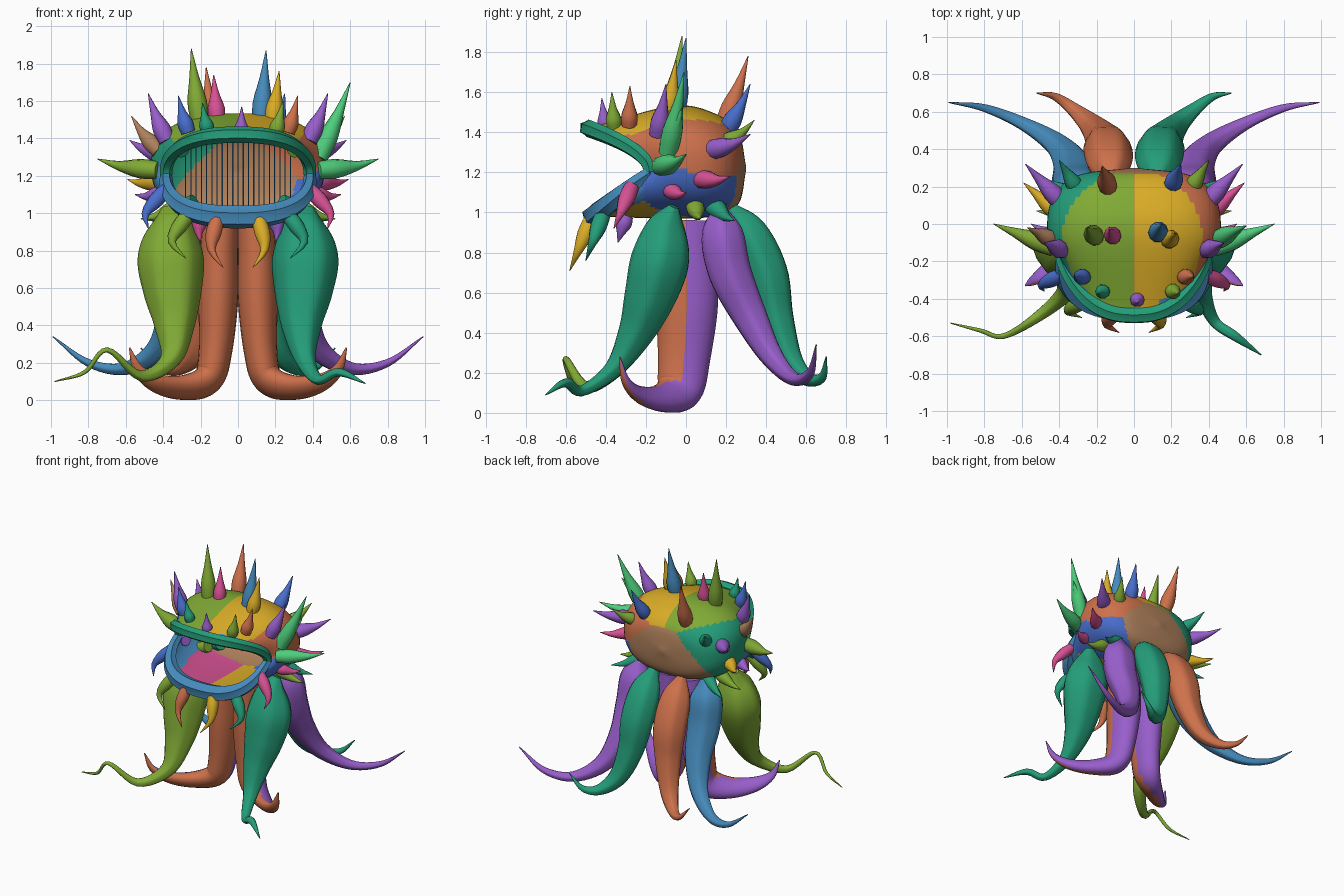
import bpy
from math import sin, cos, pi, radians, copysign
from mathutils import Vector

cube = bpy.data.objects.get("Cube")
if cube:
    bpy.data.objects.remove(cube, do_unlink=True)

# Materials, one per colour (display values turned to linear)
MATS = {}
for name, rgb in {
    "orange": (.80, .44, .30), "green": (.50, .66, .22), "teal": (.16, .61, .47),
    "purple": (.59, .37, .79), "steel_blue": (.28, .54, .73), "yellow": (.85, .67, .17),
    "pink": (.83, .32, .57), "brown": (.68, .50, .36), "blue": (.29, .43, .80),
    "light_green": (.31, .80, .48),
}.items():
    m = bpy.data.materials.new(name)
    m.use_nodes = True
    col = tuple(c ** 2.2 for c in rgb) + (1,)
    m.diffuse_color = col
    m.node_tree.nodes["Principled BSDF"].inputs["Base Color"].default_value = col
    MATS[name] = m


def spline(points, steps):
    """Smooth curve through the points."""
    p = [Vector(q) for q in points]
    p = [p[0] * 2 - p[1]] + p + [p[-1] * 2 - p[-2]]
    out = []
    for i in range(1, len(p) - 2):
        a, b, c, d = p[i - 1:i + 3]
        for k in range(steps):
            t = k / steps
            out.append((b * 2 + (c - a) * t + (a * 2 - b * 5 + c * 4 - d) * t ** 2
                        + (b * 3 - a - c * 3 + d) * t ** 3) / 2)
    return out + [p[-2]]


def make(name, verts, faces, colours, rule=None):
    me = bpy.data.meshes.new(name)
    me.from_pydata(verts, [], faces)
    for c in colours:
        me.materials.append(MATS[c])
    me.update()
    if rule:
        for f in me.polygons:
            f.material_index = rule(f)
    me.shade_smooth()
    me.set_sharp_from_angle(angle=radians(50))
    ob = bpy.data.objects.new(name, me)
    bpy.context.collection.objects.link(ob)
    return ob


def tube(name, points, colours, sides=12, steps=6, squash=1, flute=0, rule=None):
    """Tapered tube; each point is x, y, z, radius."""
    path = spline(points, steps)
    verts, faces, e1 = [], [], Vector((1, 0, 0))
    for i, p in enumerate(path):
        tan = (path[min(i + 1, len(path) - 1)] - path[max(i - 1, 0)]).to_3d().normalized()
        if abs(tan.dot(e1)) > .95:
            e1 = Vector((0, 0, 1))
        e1 = (e1 - tan * e1.dot(tan)).normalized()
        e2 = tan.cross(e1)
        for k in range(sides):
            a = 2 * pi * k / sides
            r = max(p[3], .002) * (1 + flute * cos(6 * a))
            verts.append(p.to_3d() + e1 * r * cos(a) + e2 * r * squash * sin(a))
    for i in range(len(path) - 1):
        for k in range(sides):
            n = (k + 1) % sides
            faces.append((i * sides + k, i * sides + n, (i + 1) * sides + n, (i + 1) * sides + k))
    faces.append(tuple(reversed(range(sides))))
    faces.append(tuple(range(len(verts) - sides, len(verts))))
    return make(name, verts, faces, colours, rule)


def flip(points):
    return [(-p[0],) + tuple(p[1:]) for p in points]


# Head: a cup opening forward, from the back pole to the mouth rim
def rounded(a):
    return [copysign(abs(v) ** .8, v) for v in (cos(a), sin(a))]


def rim(a):
    c, s = rounded(a)
    if s > 0:
        return Vector((.385 * c, -.18 - .31 * s ** 2, 1.2 + .22 * s))
    return Vector((.385 * c, -.18 - .28 * abs(s) ** .9, 1.2 + .22 * s))


SIDES = 96
verts, faces = [], []
for k in range(SIDES):
    a = 2 * pi * k / SIDES
    c, s = rounded(a)
    verts += spline([(.01 * c, .3, 1.22 + .01 * s), (.3 * c, .26, 1.22 + .18 * s),
                     (.44 * c, .13, 1.24 + .26 * s), (.46 * c, -.08, 1.25 + .28 * s), rim(a)], 12)
rows = len(verts) // SIDES
for k in range(SIDES):
    n = (k + 1) % SIDES
    for i in range(rows - 1):
        faces.append((k * rows + i, k * rows + i + 1, n * rows + i + 1, n * rows + i))
faces.append(tuple(k * rows for k in range(SIDES)))

# Colour patches: each face takes the patch whose direction is nearest
PATCHES = [("green", (-.3, .25, 1)), ("yellow", (.3, .25, 1)), ("teal", (-1, .55, .2)),
           ("orange", (1, .45, .3)), ("blue", (1, .35, -.7)), ("brown", (0, 1, -.4)),
           ("steel_blue", (-.9, -.5, -.5)), ("steel_blue", (.6, -1, -.6)),
           ("pink", (-.3, -.4, -1.2)), ("yellow", (.3, -.4, -1.2))]


def patch(f):
    v = f.center
    d = Vector((v.x / .48, (v.y + .1) / .4, (v.z - 1.25) / .29))
    return max(range(len(PATCHES)), key=lambda i: d.dot(Vector(PATCHES[i][1]).normalized()))


make("head", verts, faces, [c for c, _ in PATCHES], patch)

# Lips, thicker towards the middle, and throat ribs
for name, colour, side, r in (("upper_lip", "teal", 1, .01), ("lower_lip", "steel_blue", -1, .026)):
    tube(name, [tuple(rim(side * pi * i / 24)) + (.03 + r * sin(pi * i / 24),) for i in range(25)],
         [colour], steps=2, flute=.1)
for i in range(-10, 11):
    x = i * .028
    tube("throat_rib", [(x, .2, 1.04, .003), (x, .2, 1.38, .003)], ["steel_blue"], sides=4, steps=1)

# Legs: front half and back half differ in colour
leg = [(.09, 0, .955, .1), (.1, 0, .8, .102), (.105, .005, .55, .107), (.12, -.01, .27, .09),
       (.16, -.035, .115, .08), (.29, -.12, .07, .058), (.43, -.23, .09, .04),
       (.53, -.3, .16, .022), (.58, -.33, .28, .003)]
for name, pts in (("left_leg", leg), ("right_leg", flip(leg))):
    tube(name, pts, ["orange", "purple"], sides=20, squash=1.45,
         rule=lambda f: int(f.normal.y > 0))

# Tentacles
front = [(.38, -.06, 1.03, .03), (.36, -.1, .92, .12), (.36, -.13, .76, .17),
         (.35, -.18, .58, .15), (.34, -.25, .4, .105), (.36, -.36, .22, .055)]
left_tail = [(.43, -.52, .11, .03), (.54, -.6, .15, .025), (.68, -.7, .09, .003)]
right_tail = [(.52, -.5, .13, .03), (.7, -.6, .27, .015), (.82, -.57, .15, .012), (.98, -.53, .1, .003)]
outer = [(.28, .17, 1.03, .03), (.3, .18, .9, .12), (.31, .22, .7, .125), (.33, .32, .48, .1),
         (.42, .43, .28, .065), (.6, .54, .17, .037), (.8, .62, .2, .022), (.99, .65, .34, .003)]
inner = [(.12, .22, 1.03, .03), (.13, .31, .9, .11), (.14, .4, .7, .125), (.16, .45, .48, .1),
         (.22, .52, .27, .07), (.32, .61, .17, .04), (.42, .68, .18, .022), (.52, .7, .28, .003)]
for name, colour, pts in (
        ("left_front_tentacle", "teal", front + left_tail),
        ("right_front_tentacle", "green", flip(front + right_tail)),
        ("left_outer_tentacle", "purple", outer), ("right_outer_tentacle", "steel_blue", flip(outer)),
        ("left_inner_tentacle", "teal", inner), ("right_inner_tentacle", "orange", flip(inner))):
    tube(name, pts, [colour], sides=24, squash=.88, flute=.04)


# Spikes
def spike(name, base, tip, colour, bend, r=.042):
    base, tip, bend = Vector(base), Vector(tip), Vector(bend)
    pts = [tuple(base.lerp(tip, t) + bend * b) + (r * w,)
           for t, b, w in ((0, 0, .9), (.3, .6, 1), (.65, 1, .5), (1, 0, .04))]
    tube(name, pts, [colour], sides=10, steps=3)


def head_spike(tip, colour):
    """Root the spike where the line from its tip into the head meets the skin."""
    tip = Vector(tip)
    root = Vector((0, -.3 if tip.z > 1.05 else 0, 1.15 - 3 * max(0, tip.z - 1.4)))
    for i in range(100):
        base = tip.lerp(root, i / 100)
        q = (base.x / .46, (base.y + .1) / .4, (base.z - 1.25) / .28)
        if sum(abs(v) ** 2.3 for v in q) < .88:
            break
    size = min(.052, .026 + .08 * (tip - base).length)
    spike("head_spike", base, tip, colour, (0, 0, -.015), size)


for colour, tip in (
        ("green", (-.25, -.02, 1.88)), ("pink", (-.13, -.03, 1.74)), ("steel_blue", (.15, 0, 1.87)),
        ("yellow", (.22, -.05, 1.76)), ("orange", (-.17, .31, 1.78)), ("blue", (.25, .32, 1.64)),
        ("light_green", (.6, -.01, 1.7)), ("teal", (-.19, -.37, 1.59)), ("purple", (.02, -.42, 1.57)),
        ("green", (.24, -.37, 1.6))):
    head_spike(tip, colour)

# Side spikes: right colour, left colour, tip on the left
for right, left, (x, y, z) in (
        ("purple", "purple", (.48, -.1, 1.64)), ("blue", "orange", (.32, -.28, 1.63)),
        ("brown", "light_green", (.57, -.02, 1.52)), ("green", "light_green", (.75, 0, 1.29)),
        ("purple", "purple", (.58, .32, 1.39)), ("teal", "green", (.4, .34, 1.46)),
        ("yellow", "pink", (.59, .22, 1.18)), ("teal", "teal", (.48, .24, .96)),
        ("purple", "pink", (.55, 0, 1.1)), ("green", "green", (.52, .07, .97))):
    head_spike((x, y, z), left)
    head_spike((-x, y, z), right)

# Hooked spikes hanging below the lower lip
for right, left, base, tip, out in (
        ("blue", "pink", (.38, -.27, 1.13), (.48, -.36, .92), .05),
        ("green", "teal", (.26, -.41, 1), (.28, -.5, .76), .08),
        ("orange", "yellow", (.11, -.47, .97), (.08, -.58, .71), .05),
        ("pink", "purple", (.2, -.3, .98), (.2, -.34, .85), .01)):
    spike("left_fang", base, tip, left, (out, 0, 0))
    spike("right_fang", flip([base])[0], flip([tip])[0], right, (-out, 0, 0))
